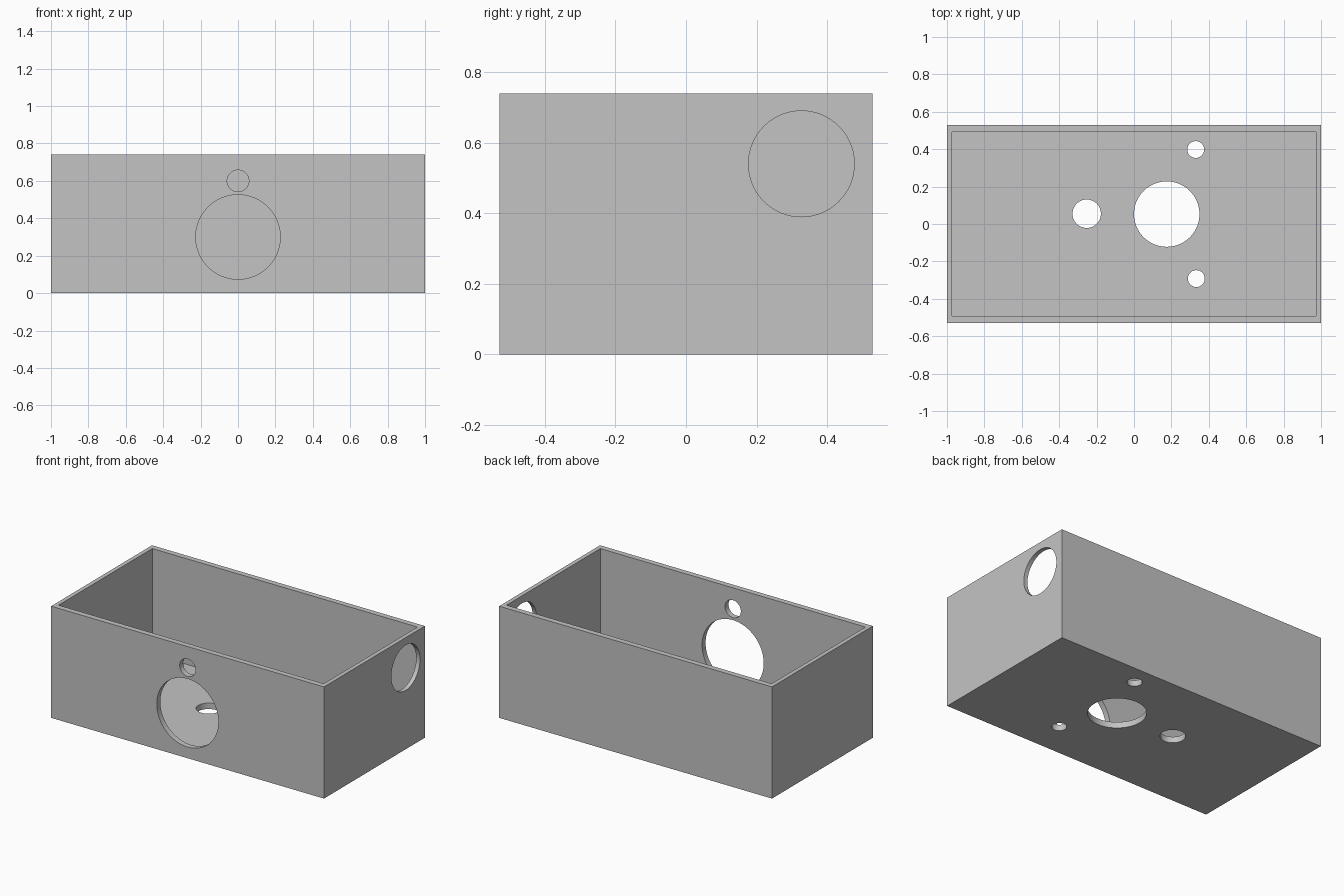
import bpy
from math import radians, pi

if "Cube" in bpy.data.objects:
    bpy.data.objects.remove(bpy.data.objects["Cube"], do_unlink=True)

W, D, H = 2.0, 1.056, 0.74        # outer size
WALL_X, WALL_Y, FLOOR = 0.028, 0.037, 0.04

grey = bpy.data.materials.new("light_grey")
grey.use_nodes = True
grey.diffuse_color = (0.55, 0.55, 0.55, 1)
grey.node_tree.nodes["Principled BSDF"].inputs["Base Color"].default_value = grey.diffuse_color


def box(name, size, z_bottom):
    bpy.ops.mesh.primitive_cube_add(size=1, location=(0, 0, z_bottom + size[2] / 2))
    ob = bpy.context.object
    ob.name = name
    ob.scale = size
    bpy.ops.object.transform_apply(location=True, rotation=False, scale=True)
    ob.data.materials.append(grey)
    return ob


def drill(name, centre, radius, rotation=(0, 0, 0)):
    bpy.ops.mesh.primitive_cylinder_add(vertices=64, radius=radius, depth=0.2,
                                        location=centre, rotation=rotation)
    ob = bpy.context.object
    ob.name = name
    ob.data.materials.append(grey)
    return ob


def cut(target, cutter):
    cutter.hide_render = True
    mod = target.modifiers.new(cutter.name, 'BOOLEAN')
    mod.operation = 'DIFFERENCE'
    mod.solver = 'EXACT'
    mod.object = cutter
    bpy.context.view_layer.objects.active = target
    bpy.ops.object.modifier_apply(modifier=mod.name)
    bpy.data.objects.remove(cutter, do_unlink=True)


# Open-topped enclosure
case = box("open_box", (W, D, H), 0)
cut(case, box("cavity", (W - 2 * WALL_X, D - 2 * WALL_Y, H), FLOOR))

# Floor holes
for x, y, r in [(0.175, 0.053, 0.175), (-0.253, 0.055, 0.076),
                (0.33, 0.398, 0.045), (0.333, -0.292, 0.045)]:
    cut(case, drill("floor_hole", (x, y, 0), r))

# Front wall holes
for z, r in [(0.3, 0.226), (0.6, 0.058)]:
    cut(case, drill("front_hole", (0, -D / 2, z), r, (pi / 2, 0, 0)))

# Side wall hole
cut(case, drill("side_hole", (W / 2, 0.327, 0.54), 0.15, (0, pi / 2, 0)))

# Smooth hole walls, crisp box edges
bpy.ops.object.select_all(action='DESELECT')
case.select_set(True)
bpy.context.view_layer.objects.active = case
bpy.ops.object.shade_smooth_by_angle(angle=radians(30))
